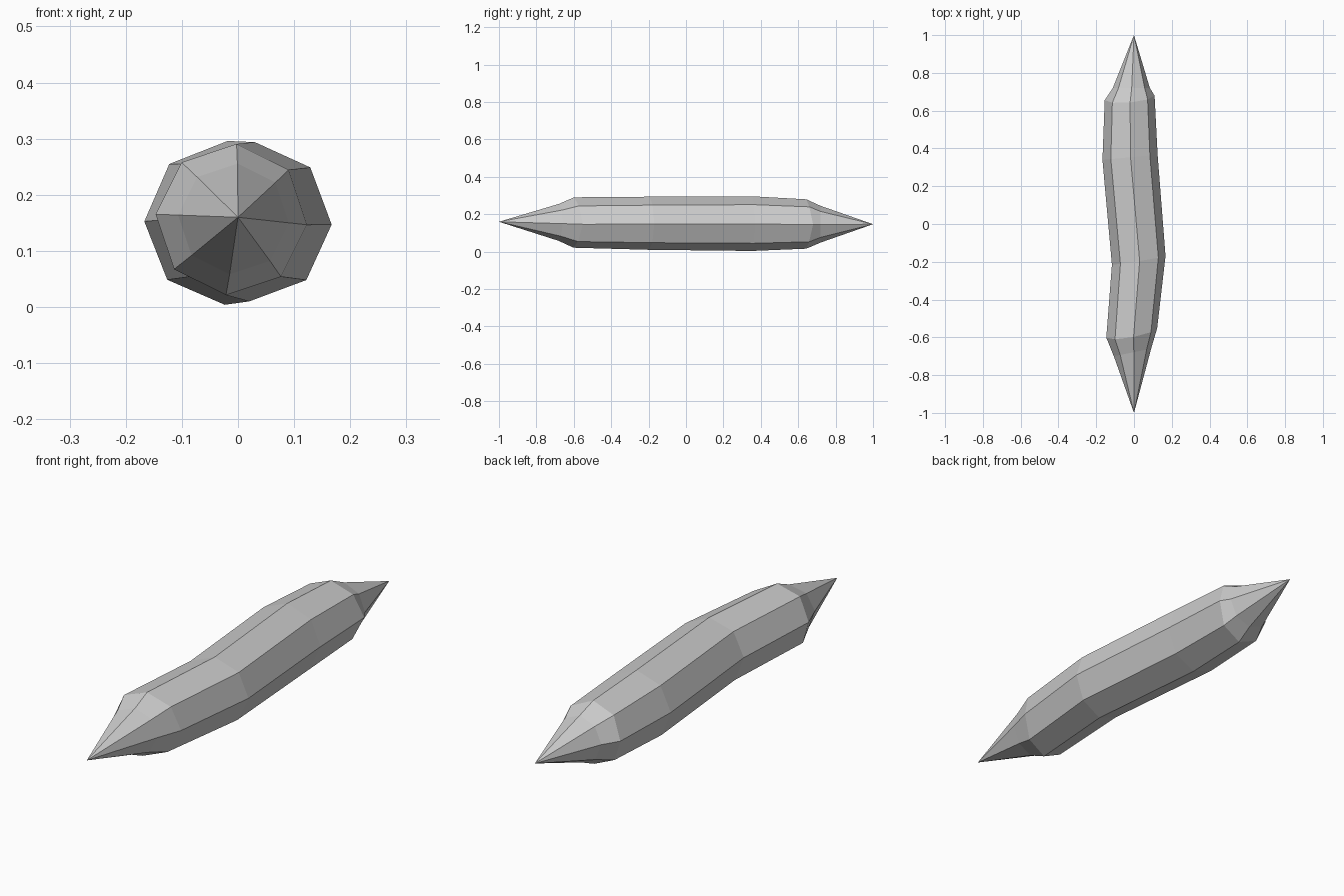
import bpy
import bmesh
from math import cos, sin, pi, radians

cube = bpy.data.objects.get("Cube")
if cube:
    bpy.data.objects.remove(cube, do_unlink=True)

# One plain grey
grey = bpy.data.materials.new("plain_grey")
grey.use_nodes = True
color = (0.6, 0.6, 0.6, 1)
grey.diffuse_color = color
grey.node_tree.nodes["Principled BSDF"].inputs["Base Color"].default_value = color

SIDES = 8
FRONT_TIP = (0, -1, 0.16)
BACK_TIP = (0, 1, 0.147)

# Cross-sections: centre x, y, z, radius, twist (degrees), sideways tilt, bow along y
SECTIONS = [
    (-0.008, -0.68, 0.157, 0.099, -4, 0.02, 0),
    (-0.012, -0.575, 0.156, 0.135, -4, 0.025, -0.025),
    (0.025, -0.192, 0.152, 0.142, -2, 0.023, -0.005),
    (-0.021, 0.353, 0.150, 0.146, -1, 0.014, 0),
    (-0.023, 0.668, 0.148, 0.132, -1, 0.012, -0.025),
    (-0.014, 0.72, 0.147, 0.098, -1, 0, 0),
]


def add_ring(bm, x, y, z, radius, twist, tilt, bow):
    angles = [2 * pi * i / SIDES + radians(twist) for i in range(SIDES)]
    return [bm.verts.new((x + radius * cos(a),
                          y + tilt * cos(a) + bow * abs(sin(a)),
                          z + radius * sin(a))) for a in angles]


# Wavy faceted body with a point at each end
bm = bmesh.new()
rings = [add_ring(bm, *section) for section in SECTIONS]
front, back = bm.verts.new(FRONT_TIP), bm.verts.new(BACK_TIP)
for i in range(SIDES):
    j = (i + 1) % SIDES
    bm.faces.new((front, rings[0][i], rings[0][j]))
    bm.faces.new((back, rings[-1][j], rings[-1][i]))
    for a, b in zip(rings, rings[1:]):
        bm.faces.new((a[i], b[i], b[j], a[j]))
bmesh.ops.recalc_face_normals(bm, faces=bm.faces)

mesh = bpy.data.meshes.new("pointed_body")
bm.to_mesh(mesh)
bm.free()
mesh.materials.append(grey)
body = bpy.data.objects.new("pointed_body", mesh)
bpy.context.collection.objects.link(body)
